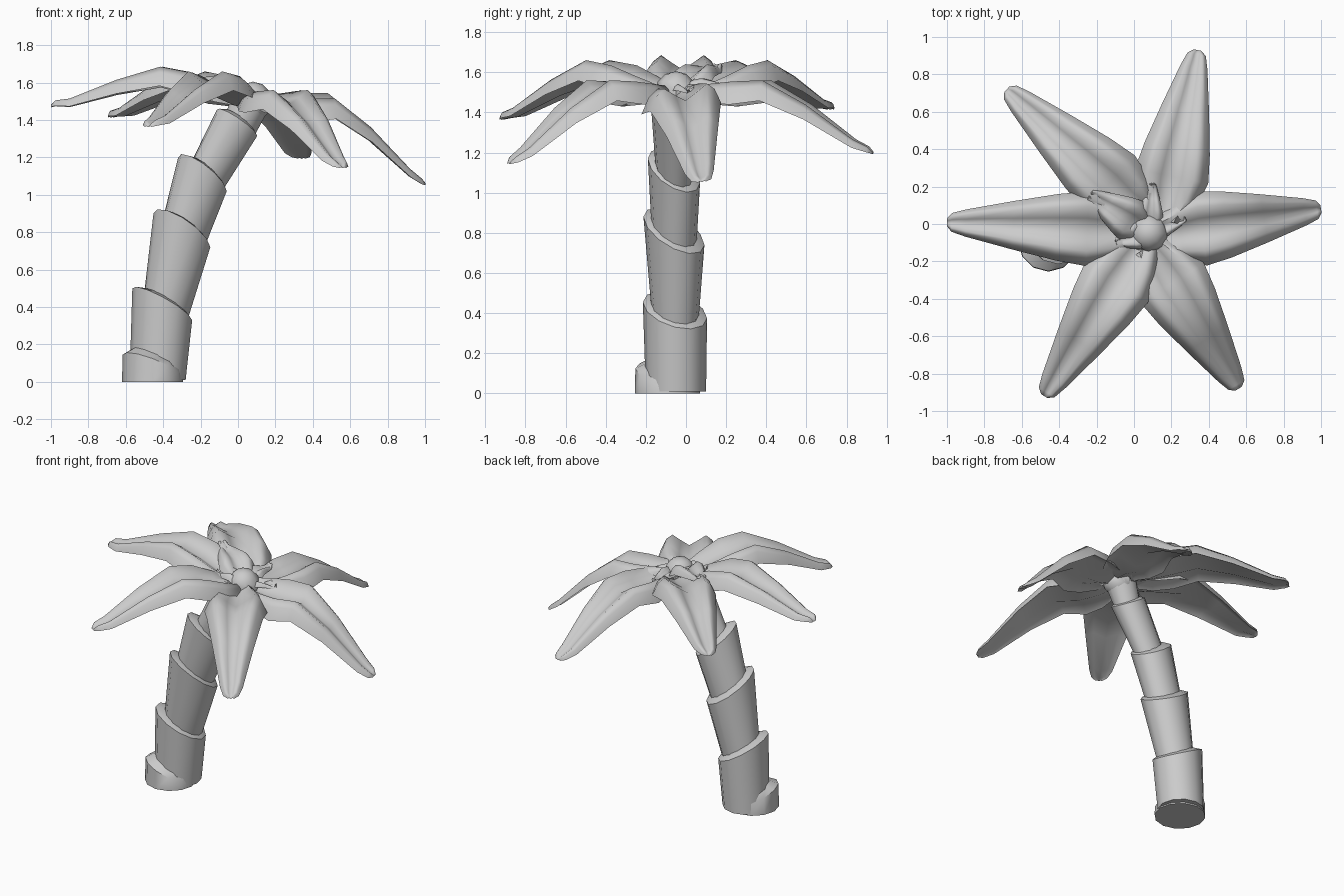
import bpy, bmesh, math
from mathutils import Vector

if "Cube" in bpy.data.objects:
    bpy.data.objects.remove(bpy.data.objects["Cube"], do_unlink=True)

grey = bpy.data.materials.new("plain grey")
grey.use_nodes = True
grey.diffuse_color = (0.6, 0.6, 0.6, 1)
grey.node_tree.nodes["Principled BSDF"].inputs["Base Color"].default_value = (0.6, 0.6, 0.6, 1)


def finish(name, bm, angle=40):
    bmesh.ops.recalc_face_normals(bm, faces=bm.faces)
    mesh = bpy.data.meshes.new(name)
    bm.to_mesh(mesh)
    bm.free()
    mesh.materials.append(grey)
    obj = bpy.data.objects.new(name, mesh)
    bpy.context.collection.objects.link(obj)
    bpy.ops.object.select_all(action='DESELECT')
    obj.select_set(True)
    bpy.context.view_layer.objects.active = obj
    bpy.ops.object.shade_smooth_by_angle(angle=math.radians(angle))
    return obj


def loft(name, rings, angle=40):
    """Skin a list of equal point rings and cap both ends."""
    bm = bmesh.new()
    loops = [[bm.verts.new(p) for p in ring] for ring in rings]
    n = len(loops[0])
    for a, b in zip(loops, loops[1:]):
        for i in range(n):
            j = (i + 1) % n
            bm.faces.new((a[i], a[j], b[j], b[i]))
    bm.faces.new(loops[0])
    bm.faces.new(loops[-1])
    return finish(name, bm, angle)


def tilted_ring(x, y, z, r, tilt_x, tilt_y, sides=12):
    ring = []
    for i in range(sides):
        c, s = math.cos(math.tau * i / sides), math.sin(math.tau * i / sides)
        ring.append((x + r * c, y + r * s, z - tilt_x * c - tilt_y * s))
    return ring


# Trunk: flaring segments, each tucked into the slanted collar below
segments = [
    ((-0.43, -0.05, 0.01, 0.15, 0, 0), (-0.405, -0.055, 0.415, 0.16, 0.085, 0.04)),
    ((-0.385, -0.055, 0.40, 0.118, 0.06, 0.03), (-0.30, -0.06, 0.81, 0.152, 0.09, 0.07)),
    ((-0.295, -0.06, 0.78, 0.112, 0.07, 0.05), (-0.19, -0.06, 1.11, 0.13, 0.09, 0.06)),
    ((-0.17, -0.06, 1.09, 0.092, 0.06, 0.04), (-0.005, -0.065, 1.385, 0.108, 0.07, 0.03)),
    ((0.0, -0.06, 1.35, 0.08, 0.05, 0.02), (0.07, -0.05, 1.50, 0.10, 0.03, 0)),
]
for i, (low, high) in enumerate(segments):
    x, y, z, r, tilt_x, tilt_y = high
    shoulder = (x + 0.01, y, z + 0.02, r * 0.7, tilt_x * 0.7, tilt_y * 0.7)
    loft(f"trunk_segment_{i + 1}", [tilted_ring(*p) for p in (low, high, shoulder)])

# Root flare: slanted foot on the front right of the trunk
loft("root_flare", [tilted_ring(-0.457, -0.092, 0.0, 0.163, 0, 0),
                    tilted_ring(-0.457, -0.092, 0.085, 0.16, 0.06, 0.04),
                    tilted_ring(-0.43, -0.065, 0.12, 0.13, 0.06, 0.03)])

# Fronds: grooved leaves with two raised rims and drooping edges
# (across, height) of the section at full width
SECTION = [(-1, -0.115), (-0.82, -0.035), (-0.6, 0), (-0.28, -0.045), (0, -0.08),
           (0.28, -0.045), (0.6, 0), (0.82, -0.035), (1, -0.115),
           (0.6, -0.075), (0, -0.125), (-0.6, -0.075)]
# (distance along, half width)
STATIONS = [(0, 0.10), (0.13, 0.165), (0.26, 0.2), (0.42, 0.178), (0.65, 0.13),
            (0.9, 0.073), (0.975, 0.05), (1, 0.02)]
HEART = Vector((0.08, -0.04, 1.5))


def frond(name, tip, crest, size=1.0, shift=(0, 0), roll=0.0):
    tip = Vector(tip)
    root = HEART + Vector((*shift, 0.03))
    out = tip - root
    out.z = 0
    side = Vector((-out.y, out.x, 0)).normalized()
    rise, drop = crest - root.z, crest - tip.z
    heights = [root.z, root.z + 0.4 * rise, root.z + 0.8 * rise, crest,
               crest - 0.34 * drop, crest - 0.83 * drop, tip.z + 0.025, tip.z]
    rings = []
    for (t, w), z in zip(STATIONS, heights):
        centre = root + out * (0.06 + 0.94 * t)
        centre.z = z
        k = w * size / 0.2
        rings.append([centre + side * (a * w * size) + Vector((0, 0, (h + roll * a) * k))
                      for a, h in SECTION])
    loft(name, rings, 75)


frond("frond_left", (1.0, 0.08, 1.065), 1.53, shift=(0, -0.03), roll=0.025)
frond("frond_back_left", (0.34, 0.93, 1.205), 1.56, shift=(0.06, 0))
frond("frond_back_right", (-0.68, 0.72, 1.425), 1.66, shift=(0.03, 0.04))
frond("frond_right", (-1.0, 0.01, 1.48), 1.685)
frond("frond_front_right", (-0.48, -0.92, 1.375), 1.66)
frond("frond_front_left", (0.56, -0.88, 1.155), 1.56, shift=(-0.03, -0.03))

# Heart: faceted ball where the fronds meet
bm = bmesh.new()
bmesh.ops.create_uvsphere(bm, u_segments=8, v_segments=6, radius=0.105)
bmesh.ops.translate(bm, verts=bm.verts, vec=(0.08, -0.05, 1.5))
finish("crown_heart", bm)

# Young shoots: short folded leaves around the heart
shoots = [((-0.24, 0.16, 1.62), 1.64, 0.6), ((-0.1, -0.1, 1.55), 1.58, 0.4),
          ((0.1, 0.22, 1.53), 1.57, 0.35), ((0.28, 0.03, 1.5), 1.54, 0.3)]
for i, (tip, crest, size) in enumerate(shoots):
    frond(f"young_shoot_{i + 1}", tip, crest, size)
